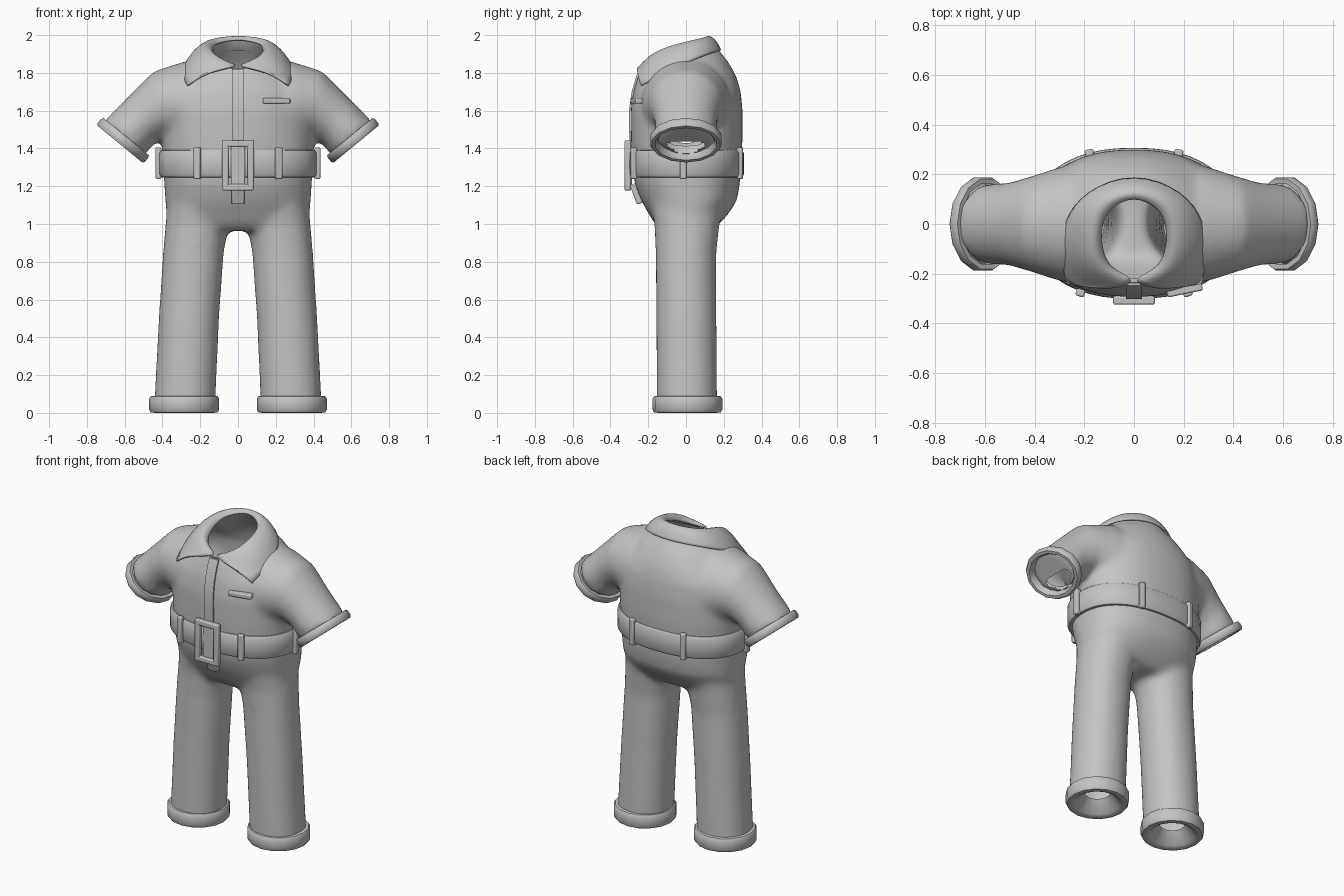
import bpy, bmesh, math
from mathutils import Vector, Matrix

if "Cube" in bpy.data.objects:
    bpy.data.objects.remove(bpy.data.objects["Cube"])

cloth = bpy.data.materials.new("grey_cloth")
cloth.diffuse_color = (0.55, 0.55, 0.55, 1)
cloth.use_nodes = True
cloth.node_tree.nodes["Principled BSDF"].inputs["Base Color"].default_value = cloth.diffuse_color


def finish(name, bm, angle=40, bevel=0):
    """Turn a bmesh into a smooth shaded object."""
    bmesh.ops.recalc_face_normals(bm, faces=bm.faces)
    me = bpy.data.meshes.new(name)
    bm.to_mesh(me)
    bm.free()
    ob = bpy.data.objects.new(name, me)
    bpy.context.collection.objects.link(ob)
    me.materials.append(cloth)
    if bevel:
        mod = ob.modifiers.new("bevel", 'BEVEL')
        mod.width, mod.segments = bevel, 2
    bpy.ops.object.select_all(action='DESELECT')
    ob.select_set(True)
    bpy.context.view_layer.objects.active = ob
    bpy.ops.object.shade_smooth_by_angle(angle=math.radians(angle))
    return ob


def ring(center, u, v, n=32, power=2.0):
    """Superellipse ring spanned by two half-axis vectors."""
    pts = []
    for i in range(n):
        a = 2 * math.pi * i / n
        c, s = math.cos(a), math.sin(a)
        c = math.copysign(abs(c) ** (2 / power), c)
        s = math.copysign(abs(s) ** (2 / power), s)
        pts.append(Vector(center) + Vector(u) * c + Vector(v) * s)
    return pts


def loft(bm, rings, caps=True):
    rows = [[bm.verts.new(p) for p in r] for r in rings]
    n = len(rows[0])
    for a, b in zip(rows, rows[1:]):
        for i in range(n):
            j = (i + 1) % n
            bm.faces.new((a[i], a[j], b[j], b[i]))
    if caps:
        bm.faces.new(rows[0])
        bm.faces.new(rows[-1])


def level(z, cx, hx, y0, y1, n=32, power=2.0):
    return ring((cx, (y0 + y1) / 2, z), (hx, 0, 0), (0, (y1 - y0) / 2, 0), n, power)


def box(name, loc, size, rot=(0, 0, 0), bevel=0.007):
    bm = bmesh.new()
    bmesh.ops.create_cube(bm, size=1)
    bm.transform(Matrix.Diagonal((*size, 1)))
    ob = finish(name, bm, 40, bevel)
    ob.location, ob.rotation_euler = loc, rot
    return ob


# Torso profile: height, half width, front y, back y
TORSO = [(0.965, .34, -.13, .13), (1.0, .365, -.165, .175), (1.05, .378, -.195, .222),
         (1.12, .385, -.235, .268), (1.2, .39, -.268, .284), (1.3, .396, -.284, .29),
         (1.45, .402, -.292, .30), (1.6, .40, -.294, .30), (1.7, .38, -.28, .29),
         (1.78, .335, -.256, .268), (1.85, .27, -.226, .23), (1.9, .2, -.207, .192),
         (1.95, .155, -.2, .152), (2.04, .13, -.2, .115)]


def front_y(z):
    for a, b in zip(TORSO, TORSO[1:]):
        if a[0] <= z <= b[0]:
            return a[2] + (b[2] - a[2]) * (z - a[0]) / (b[0] - a[0])


# Suit body: torso, legs and sleeves blended into one skin
CUFF = Vector((.625, 0, 1.4225))      # centre of the sleeve opening
AXIS = Vector((.634, 0, -.773))       # direction out of the sleeve
LEG = [(0.02, .283, .162, -.155, .165), (.5, .26, .16, -.158, .162),
       (.85, .236, .161, -.161, .161), (1.0, .216, .168, -.167, .178),
       (1.12, .2, .17, -.19, .2)]
# Sleeve stations: top x, top z, bottom x, bottom z, half depth
SLEEVE = [(.12, 1.84, .16, 1.42, .22), (.27, 1.865, .30, 1.42, .235),
          (.445, 1.81, .39, 1.455, .192), (.57, 1.685, .445, 1.425, .166),
          (.715, 1.54, .5, 1.355, .16)]
bm = bmesh.new()
loft(bm, [level(z, 0, hx, a, b, 48, 2.3 if z < 1.75 else 2.0) for z, hx, a, b in TORSO])
for side in (-1, 1):
    loft(bm, [level(z, side * cx, hx, a, b, 32, 2.15) for z, cx, hx, a, b in LEG])
    loft(bm, [ring((side * (tx + bx) / 2, 0, (tz + bz) / 2),
                   (side * (tx - bx) / 2, 0, (tz - bz) / 2), (0, hy, 0), 32)
              for tx, tz, bx, bz, hy in SLEEVE])
solid = finish("suit_solid", bm)
remesh = solid.modifiers.new("remesh", 'REMESH')
remesh.mode, remesh.voxel_size = 'VOXEL', 0.018
relax = solid.modifiers.new("relax", 'SMOOTH')
relax.factor, relax.iterations = 0.5, 14
skin = bpy.data.meshes.new_from_object(
    solid.evaluated_get(bpy.context.evaluated_depsgraph_get()))
bpy.data.objects.remove(solid)
bm = bmesh.new()
bm.from_mesh(skin)
# Open the neck along a slope, then the sleeve and leg ends
bmesh.ops.bisect_plane(bm, geom=bm.verts[:] + bm.edges[:] + bm.faces[:],
                       plane_co=(0, -.22, 1.83), plane_no=(0, -.4, 1), clear_outer=True)


def is_end(f):
    c = f.calc_center_median()
    d = Vector((abs(c.x), c.y, c.z)) - CUFF
    return c.z < .05 or (d.length < .22 and d.dot(AXIS) > -.03)


bmesh.ops.delete(bm, geom=[f for f in bm.faces if is_end(f)], context='FACES')
finish("suit_body", bm, 60)

# Sleeve cuffs and trouser cuffs: rolled rings with a tapering inside
for side, label in ((-1, "left"), (1, "right")):
    bm = bmesh.new()
    rings = []
    for off, along in ((-.025, -.05), (-.004, -.052), (.002, -.04), (.003, -.012),
                       (-.006, 0), (-.025, 0), (-.037, -.015), (-.045, -.08)):
        c = CUFF + AXIS * along
        r = .159 + off
        rings.append(ring((side * c.x, 0, c.z), (side * .773 * r, 0, .634 * r),
                          (0, .19 + off, 0), 14))
    loft(bm, rings, False)
    finish(label + "_sleeve_cuff", bm, 50)
    bm = bmesh.new()
    loft(bm, [level(z, side * .285, .185 + o, -.177 - o, .192 + o, 16)
              for o, z in ((-.03, .09), (-.008, .088), (0, .076), (0, .016), (-.008, .003),
                           (-.03, 0), (-.05, .01), (-.11, .08))], False)
    finish(label + "_trouser_cuff", bm, 50)

# Belt
bm = bmesh.new()
loft(bm, [level(z, 0, .402 + o, -.286 - o, .291 + o, 48, 2.3)
          for o, z in ((-.03, 1.245), (.006, 1.248), (.015, 1.262), (.016, 1.32),
                       (.015, 1.376), (.006, 1.39), (-.03, 1.393))], False)
finish("belt", bm, 50)

# Belt loops, turned to face outward
for side in (-1, 1):
    for label, x, y, turn in (("front", .216, -.277, .3), ("back", .18, .286, -.22),
                              ("side", .421, -.015, math.pi / 2)):
        box(label + "_belt_loop", (side * x, y, 1.322), (.036, .03, .168),
            (0, 0, side * turn))

# Buckle frame, prong plate and hanging strap end
for s in (-1, 1):
    box("buckle_side", (s * .067, -.308, 1.31), (.034, .034, .265))
    box("buckle_bar", (0, -.308, 1.31 + s * .116), (.15, .034, .034))
box("buckle_plate", (0, -.298, 1.31), (.075, .022, .21))
box("strap_end", (0, -.262, 1.16), (.068, .035, .11), (.35, 0, 0))

# Button placket following the chest
bm = bmesh.new()
loft(bm, [[Vector((x, front_y(z) + y, z)) for x, y in
           ((-.032, .02), (-.032, -.008), (.032, -.008), (.032, .02))]
          for z in (1.38, 1.45, 1.53, 1.6, 1.65, 1.7, 1.74, 1.78, 1.82)])
finish("button_placket", bm, 40)

# Chest pocket welt
box("pocket_welt", (.203, -.262, 1.652), (.145, .04, .03), (0, 0, .2))

# Collar: half stations from the back to the front, each inner, ridge, fall, edge
HALF = [
    [(0, .12, 1.98), (0, .135, 2.003), (0, .178, 1.972), (0, .207, 1.925)],
    [(.10, .07, 1.96), (.125, .09, 1.99), (.17, .12, 1.955), (.2, .13, 1.905)],
    [(.137, 0, 1.94), (.16, 0, 1.973), (.235, .01, 1.93), (.28, .01, 1.858)],
    [(.135, -.11, 1.895), (.16, -.12, 1.947), (.245, -.12, 1.885), (.297, -.12, 1.8)],
    [(.095, -.185, 1.855), (.12, -.2, 1.9), (.205, -.22, 1.835), (.268, -.238, 1.733)],
    [(.01, -.215, 1.84), (.015, -.24, 1.836), (.09, -.258, 1.818), (.175, -.256, 1.797)]]
stations = [[(-x, y, z) for x, y, z in s] for s in HALF[:0:-1]] + HALF
bm = bmesh.new()
crease = bm.verts.layers.float.new("crease_vert")
rows = [[bm.verts.new(p) for p in s] for s in stations]
for a, b in zip(rows, rows[1:]):
    for i in range(3):
        bm.faces.new((a[i], a[i + 1], b[i + 1], b[i]))
for r in (rows[1], rows[-2]):          # pointed collar tips
    r[3][crease] = 1.0
collar = finish("collar", bm, 180)
sub = collar.modifiers.new("smooth", 'SUBSURF')
sub.levels = sub.render_levels = 2
thick = collar.modifiers.new("thickness", 'SOLIDIFY')
thick.thickness, thick.offset = 0.012, 0
